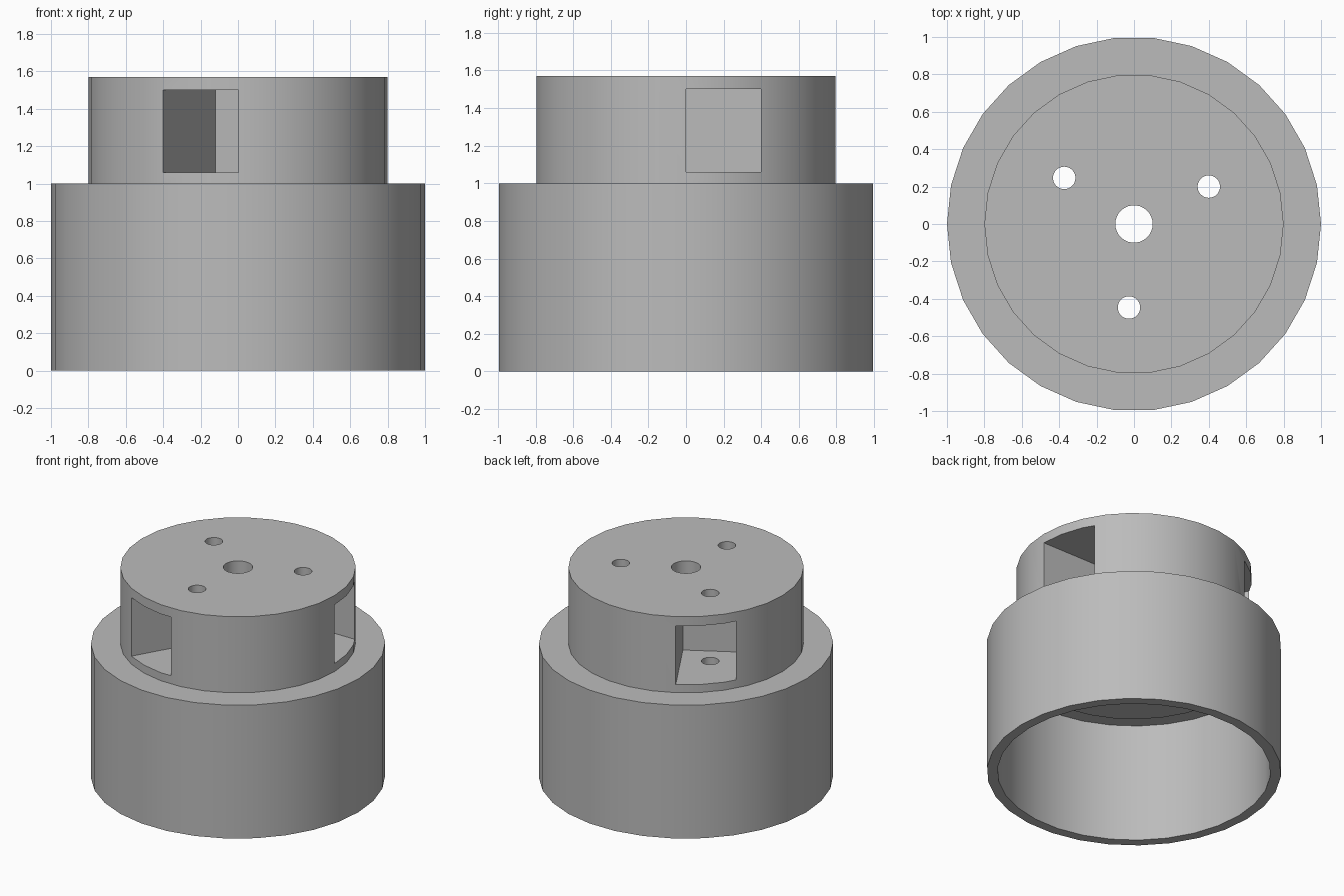
import bpy, bmesh, math
from mathutils import Matrix, Vector

SIDES = 30

cube = bpy.data.objects.get("Cube")
if cube:
    bpy.data.objects.remove(cube, do_unlink=True)

# Single plain material
grey = bpy.data.materials.new("plain_grey")
grey.use_nodes = True
colour = (0.5, 0.5, 0.5, 1)
grey.diffuse_color = colour
grey.node_tree.nodes["Principled BSDF"].inputs["Base Color"].default_value = colour


def make_object(name, bm):
    bmesh.ops.recalc_face_normals(bm, faces=bm.faces)
    mesh = bpy.data.meshes.new(name)
    bm.to_mesh(mesh)
    bm.free()
    mesh.materials.append(grey)
    obj = bpy.data.objects.new(name, mesh)
    bpy.context.collection.objects.link(obj)
    return obj


def lathe(name, profile):
    """Turn a closed (radius, height) profile around the z axis."""
    bm = bmesh.new()
    verts = [bm.verts.new((r, 0, z)) for r, z in profile]
    edges = [bm.edges.new((a, b)) for a, b in zip(verts, verts[1:] + verts[:1])]
    bmesh.ops.spin(bm, geom=verts + edges, axis=(0, 0, 1), cent=(0, 0, 0),
                   angle=math.tau, steps=SIDES)
    bmesh.ops.remove_doubles(bm, verts=bm.verts, dist=0.0005)
    return make_object(name, bm)


# Stepped hollow housing with its central bore
bore, neck, cavity, outer = 0.1, 0.8, 0.928, 1.0
plug_z, ceiling_z, step_z, top_z = 0.875, 0.895, 1.0, 1.57
housing = lathe("housing", [
    (bore, plug_z), (neck, plug_z), (neck, ceiling_z), (cavity, ceiling_z),
    (cavity, 0), (outer, 0), (outer, step_z), (neck, step_z),
    (neck, top_z), (bore, top_z)])


def cut(cutter):
    mod = housing.modifiers.new("cut", "BOOLEAN")
    mod.operation = "DIFFERENCE"
    mod.solver = "EXACT"
    mod.object = cutter
    bpy.context.view_layer.objects.active = housing
    bpy.ops.object.modifier_apply(modifier=mod.name)
    bpy.data.objects.remove(cutter, do_unlink=True)


# Three side pockets, each with a screw hole through its roof and floor
low, high = Vector((0.24, 0, 1.06)), Vector((0.95, 0.4, 1.5))
for i in range(3):
    turn = Matrix.Rotation(i * math.tau / 3, 4, "Z")

    bm = bmesh.new()
    size = Matrix.Diagonal((*(high - low), 1))
    bmesh.ops.create_cube(bm, size=1,
                          matrix=turn @ Matrix.Translation((low + high) / 2) @ size)
    pocket = make_object("pocket_cutter", bm)
    pocket.hide_render = True
    cut(pocket)

    bm = bmesh.new()
    bmesh.ops.create_cone(bm, cap_ends=True, segments=SIDES, radius1=0.06,
                          radius2=0.06, depth=1,
                          matrix=turn @ Matrix.Translation((0.4, 0.2, 1.25)))
    hole = make_object("hole_cutter", bm)
    hole.hide_render = True
    cut(hole)

# Smooth round walls, sharp rims
bpy.ops.object.select_all(action="DESELECT")
housing.select_set(True)
bpy.context.view_layer.objects.active = housing
bpy.ops.object.shade_smooth_by_angle(angle=math.radians(30))
